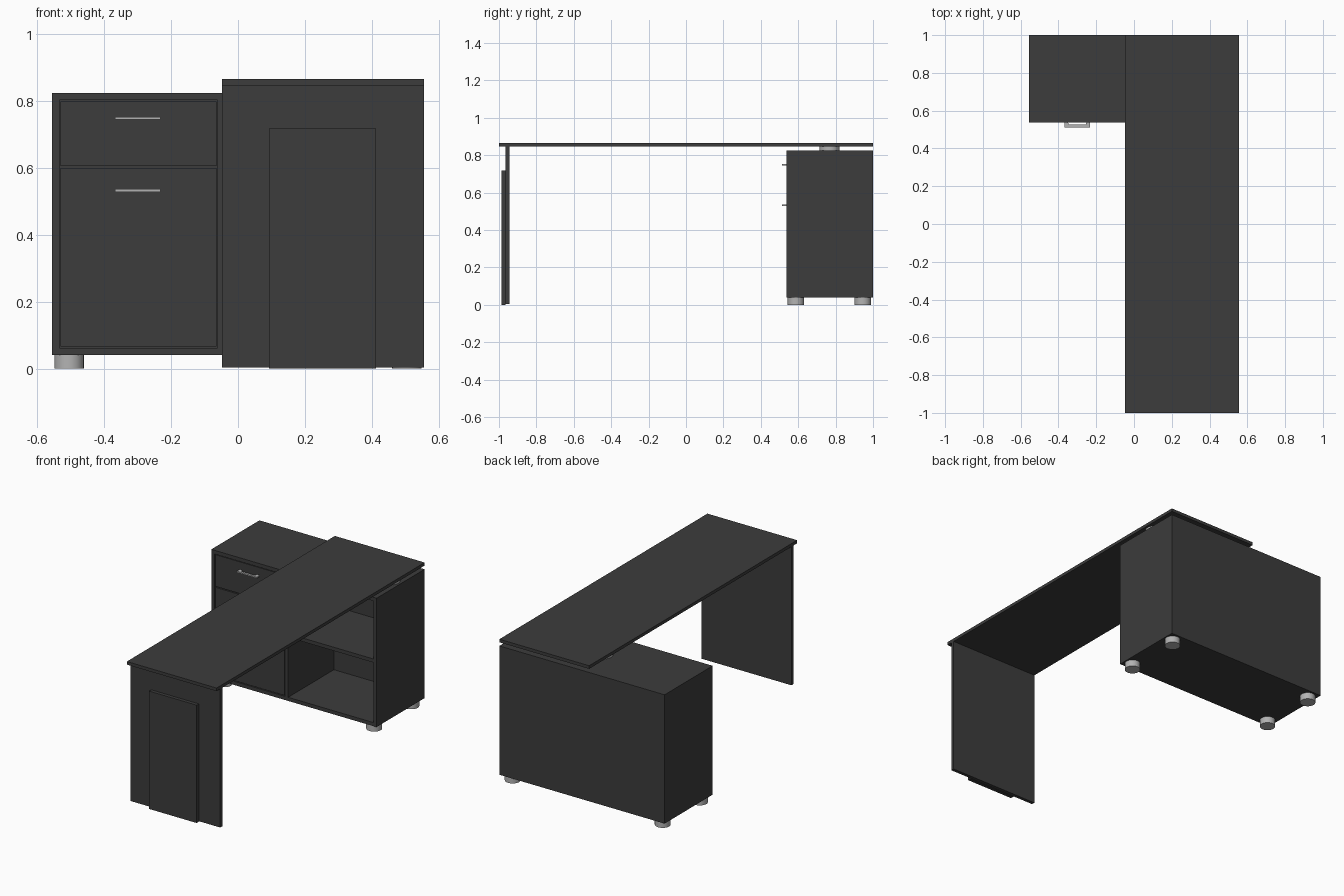
import bpy, bmesh
from mathutils import Matrix

if "Cube" in bpy.data.objects:
    bpy.data.objects.remove(bpy.data.objects["Cube"])


def material(name, v):
    m = bpy.data.materials.new(name)
    m.diffuse_color = (v, v, v, 1)
    m.use_nodes = True
    m.node_tree.nodes["Principled BSDF"].inputs["Base Color"].default_value = m.diffuse_color
    return m


DARK = material("dark_board", 0.045)
METAL = material("light_metal", 0.45)


def finish(name, bm, mat):
    bmesh.ops.recalc_face_normals(bm, faces=bm.faces)
    me = bpy.data.meshes.new(name)
    bm.to_mesh(me)
    bm.free()
    me.materials.append(mat)
    ob = bpy.data.objects.new(name, me)
    bpy.context.collection.objects.link(ob)
    return ob


def box(name, x, y, z, mat=DARK):
    """Box from (min, max) ranges."""
    bm = bmesh.new()
    size = [r[1] - r[0] for r in (x, y, z)]
    mid = [(r[0] + r[1]) / 2 for r in (x, y, z)]
    bmesh.ops.create_cube(bm, size=1, matrix=Matrix.Translation(mid) @ Matrix.Diagonal((*size, 1)))
    return finish(name, bm, mat)


def disc(name, x, y, z0, z1, r):
    bm = bmesh.new()
    bmesh.ops.create_cone(bm, cap_ends=True, segments=32, radius1=r, radius2=r, depth=z1 - z0,
                          matrix=Matrix.Translation((x, y, (z0 + z1) / 2)))
    for f in bm.faces:
        f.smooth = len(f.verts) == 4
    for e in bm.edges:
        e.smooth = all(f.smooth for f in e.link_faces)
    return finish(name, bm, METAL)


def handle(name, x, y, z):
    """Flat U-shaped pull, extruded from its plan outline."""
    half = [(0.068, 0), (0.068, -0.028), (-0.068, -0.028), (-0.068, 0),
            (-0.050, 0), (-0.044, -0.014), (0.044, -0.014), (0.050, 0)]
    bm = bmesh.new()
    face = bm.faces.new([bm.verts.new((x + a, y + b, z - 0.004)) for a, b in half])
    ext = bmesh.ops.extrude_face_region(bm, geom=[face])
    bmesh.ops.translate(bm, vec=(0, 0, 0.008),
                        verts=[v for v in ext["geom"] if isinstance(v, bmesh.types.BMVert)])
    return finish(name, bm, METAL)


# Desk: worktop, leg panel and its raised front panel
box("worktop", (-0.048, 0.556), (-1, 1), (0.846, 0.865))
box("leg_panel", (-0.048, 0.556), (-0.965, -0.945), (0.003, 0.846))
box("leg_front_panel", (0.092, 0.412), (-0.986, -0.965), (0, 0.717))

# Cabinet carcass
L, R, F, B, Z0, Z1, T = -0.556, 0.556, 0.538, 1.0, 0.04, 0.824, 0.022
box("cabinet_left_side", (L, L + T), (F, B), (Z0, Z1))
box("cabinet_right_side", (R - T, R), (F, B), (Z0, Z1))
box("cabinet_bottom", (L + T, R - T), (F, B), (Z0, Z0 + T))
box("cabinet_top", (L + T, R - T), (F, B), (Z1 - T, Z1))
box("cabinet_back", (L + T, R - T), (B - T, B), (Z0 + T, Z1 - T))
box("cabinet_divider", (-0.061, -0.039), (F, B - T), (Z0 + T, Z1 - T))
box("open_shelf", (-0.039, R - T), (F, B - T), (0.427, 0.449))

# Drawers, inset with a small gap, and their pulls
for name, z0, z1, hz in (("upper", 0.605, 0.798, 0.748), ("lower", 0.066, 0.599, 0.532)):
    box(name + "_drawer_front", (-0.530, -0.065), (F + 0.002, F + 0.022), (z0, z1))
    handle(name + "_drawer_handle", -0.300, F + 0.002, hz)

# Feet, and spacers carrying the worktop
for sx, side in ((-1, "left"), (1, "right")):
    for y, end in ((0.588, "front"), (0.945, "back")):
        disc(f"{side}_{end}_foot", sx * 0.505, y, 0, Z0, 0.044)
    disc(f"{side}_worktop_spacer", 0.254 + sx * 0.236, 0.768, Z1, 0.846, 0.053)
